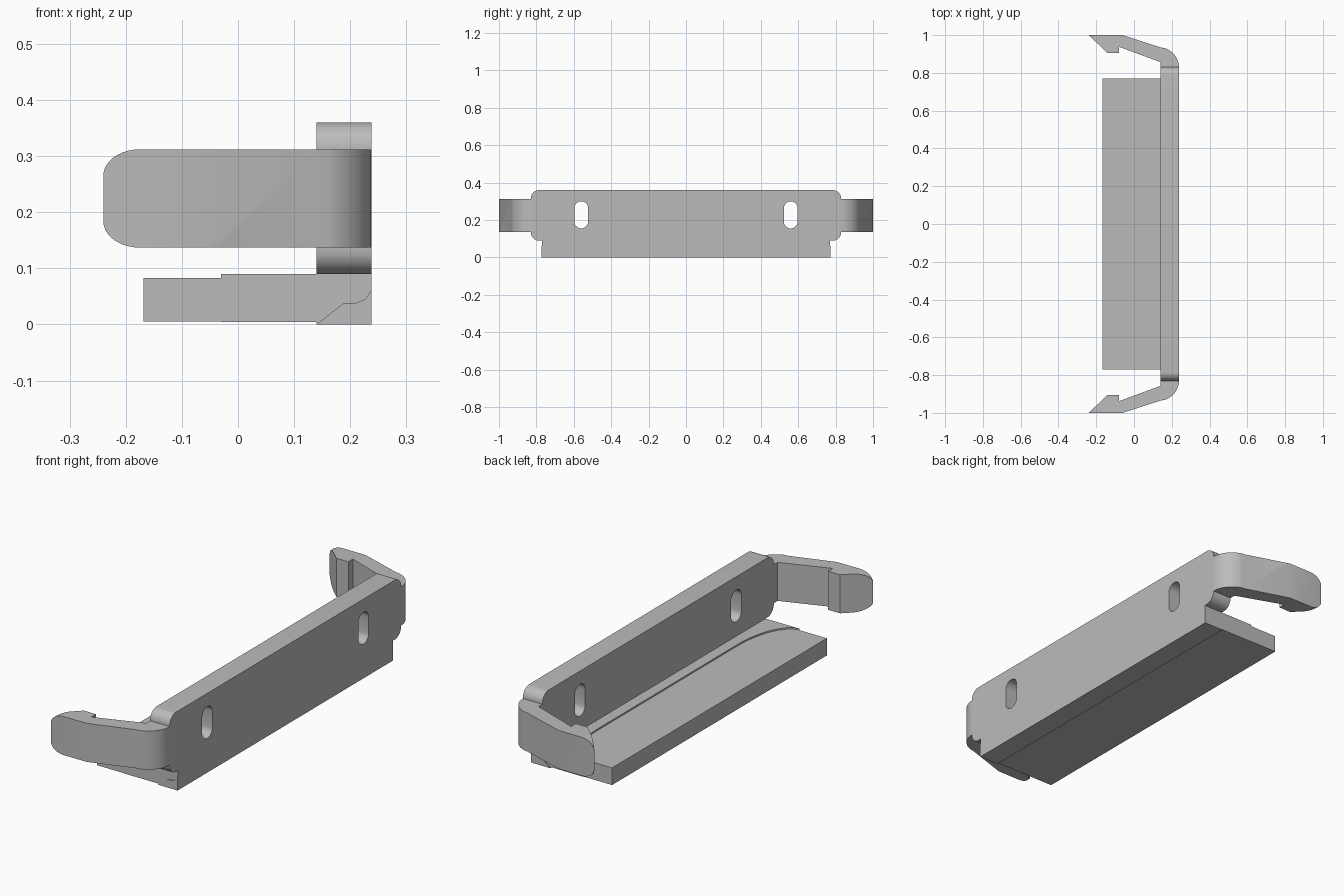
import bpy, bmesh, math

cube = bpy.data.objects.get("Cube")
if cube:
    bpy.data.objects.remove(cube, do_unlink=True)

grey = bpy.data.materials.new("plain grey")
grey.use_nodes = True
grey.diffuse_color = (0.5, 0.5, 0.5, 1)
grey.node_tree.nodes["Principled BSDF"].inputs["Base Color"].default_value = (0.5, 0.5, 0.5, 1)

X_BACK, X_IN = 0.238, 0.14      # plate faces
HALF = 0.77                     # half length of shelf
END = 0.83                      # half length of plate


def arc(ca, cb, ra, rb, start, stop, n=10):
    """Points along an elliptical arc, angles in degrees."""
    out = []
    for i in range(n + 1):
        t = math.radians(start + (stop - start) * i / n)
        out.append((ca + ra * math.cos(t), cb + rb * math.sin(t)))
    return out


def prism(name, outline, axis, lo, hi):
    """Extrude a 2D outline along an axis."""
    place = {"x": lambda a, b, t: (t, a, b),
             "y": lambda a, b, t: (a, t, b),
             "z": lambda a, b, t: (a, b, t)}[axis]
    bm = bmesh.new()
    low = [bm.verts.new(place(a, b, lo)) for a, b in outline]
    high = [bm.verts.new(place(a, b, hi)) for a, b in outline]
    bm.faces.new(low)
    bm.faces.new(high)
    n = len(outline)
    for i in range(n):
        j = (i + 1) % n
        bm.faces.new((low[i], low[j], high[j], high[i]))
    bmesh.ops.recalc_face_normals(bm, faces=bm.faces)
    mesh = bpy.data.meshes.new(name)
    bm.to_mesh(mesh)
    bm.free()
    mesh.materials.append(grey)
    ob = bpy.data.objects.new(name, mesh)
    bpy.context.collection.objects.link(ob)
    return ob


def select(ob):
    bpy.ops.object.select_all(action="DESELECT")
    ob.select_set(True)
    bpy.context.view_layer.objects.active = ob


def cut(ob, cutter, operation):
    mod = ob.modifiers.new("cut", "BOOLEAN")
    mod.operation, mod.solver, mod.object = operation, "EXACT", cutter
    select(ob)
    bpy.ops.object.modifier_apply(modifier=mod.name)
    bpy.data.objects.remove(cutter, do_unlink=True)


def smooth(ob):
    select(ob)
    bpy.ops.object.shade_smooth_by_angle(angle=math.radians(25))


# Back plate with rounded ends and a narrower foot
r = 0.045
side = [(HALF, 0), (HALF, 0.09)]
side += arc(END - r, 0.09 + r, r, r, -90, 0) + arc(END - r, 0.36 - r, r, r, 0, 90)
plate = prism("back_plate", side + [(-y, z) for y, z in reversed(side)], "x", X_IN, X_BACK)

# Two upright slots through the plate
for y in (-0.56, 0.56):
    w = 0.037
    slot = arc(y, 0.263, w, w, 0, 180) + arc(y, 0.192, w, w, 180, 360)
    cut(plate, prism("slot_cutter", slot, "x", 0, 0.5), "DIFFERENCE")
smooth(plate)

# Shelf, with thin pads whose front edge curves outward at the ends
prism("shelf", [(-0.168, -HALF), (X_IN, -HALF), (X_IN, HALF), (-0.168, HALF)], "z", 0.005, 0.083)
bend = arc(-0.03, 0.5, 0.12, HALF - 0.5, 0, 90, 16)
pad = [(X_IN, HALF)] + bend[::-1] + [(x, -y) for x, y in bend] + [(X_IN, -HALF)]
smooth(prism("shelf_top_pad", pad, "z", 0.083, 0.09))
smooth(prism("shelf_bottom_pad", pad, "z", 0.004, 0.005))

# Hooked arms at both ends
for s, label in ((-1, "front"), (1, "rear")):
    outline = [(X_IN, END), (X_IN, 0.857), (-0.08, 0.938), (-0.08, 0.905),
               (-0.14, 0.905), (-0.24, 1.0), (-0.06, 1.0), (0.14, 0.935)]
    outline += arc(0.122, 0.83, 0.116, 0.108, 70, 0)
    arm = prism(label + "_arm", [(x, s * y) for x, y in outline], "z", 0.137, 0.312)
    tip = arc(-0.175, 0.265, 0.065, 0.047, 90, 180) + arc(-0.175, 0.184, 0.065, 0.047, 180, 270)
    tip += [(0.4, 0.137), (0.4, 0.312)]
    cut(arm, prism("tip_cutter", tip, "y", -2, 2), "INTERSECT")
    smooth(arm)

    # Small raised foot on the end of the plate
    foot = [(X_IN, 0), (0.187, 0.037), (0.21, 0.038), (0.228, 0.046), (X_BACK, 0.062), (X_BACK, 0)]
    lo, hi = sorted((s * HALF, s * (HALF + 0.003)))
    prism(label + "_foot", foot, "y", lo, hi)
